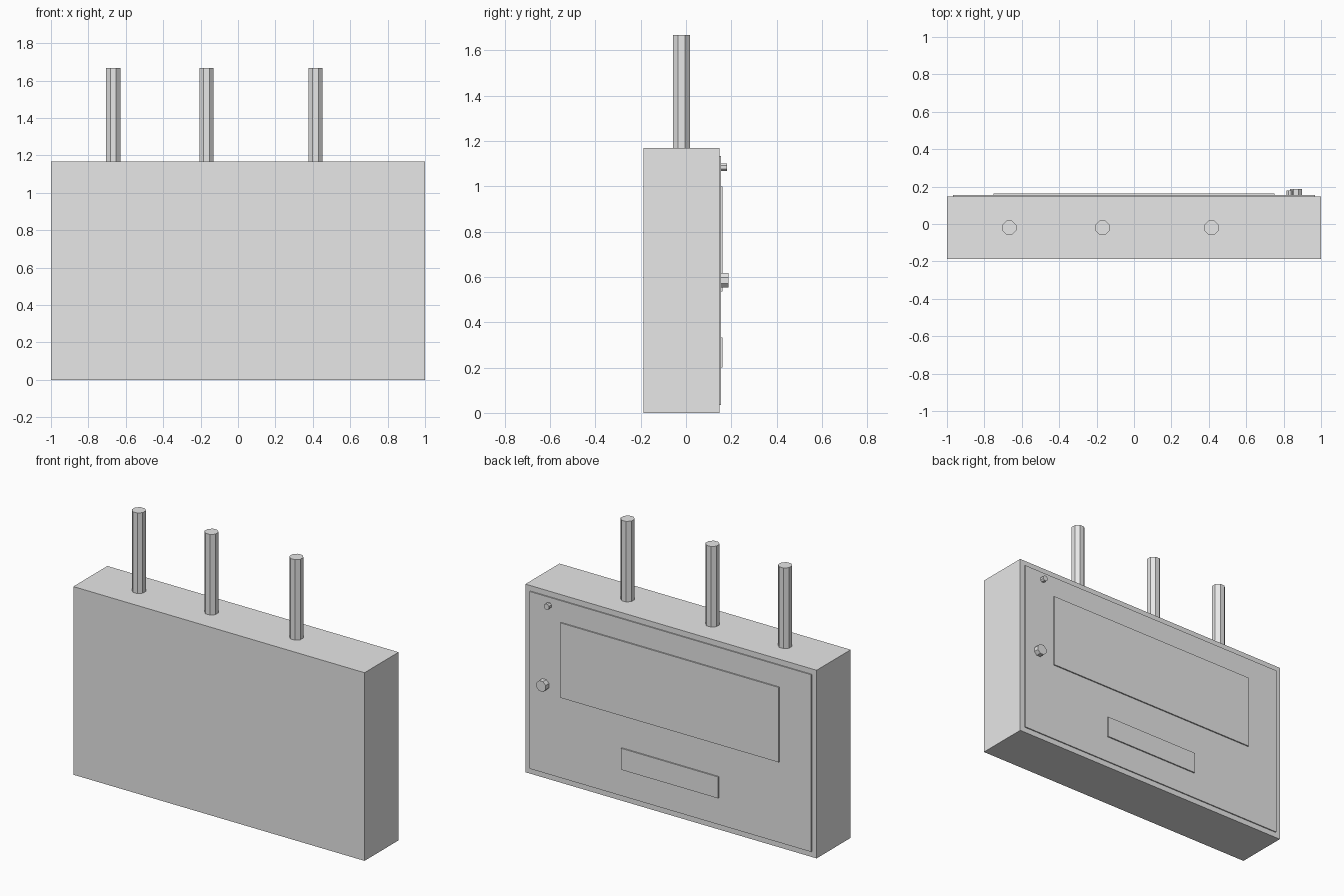
import bpy
from math import pi, cos
from mathutils import Vector

cube = bpy.data.objects.get("Cube")
if cube:
    bpy.data.objects.remove(cube, do_unlink=True)

# single painted-metal colour
grey = bpy.data.materials.new("light_grey")
grey.use_nodes = True
grey.diffuse_color = (0.8, 0.8, 0.8, 1)
grey.node_tree.nodes["Principled BSDF"].inputs["Base Color"].default_value = (0.8, 0.8, 0.8, 1)


def finish(name):
    obj = bpy.context.object
    obj.name = name
    obj.data.materials.append(grey)
    return obj


def box(name, low, high):
    """Box spanning two opposite corners."""
    low, high = Vector(low), Vector(high)
    bpy.ops.mesh.primitive_cube_add(size=1, location=(low + high) / 2)
    obj = finish(name)
    obj.scale = high - low
    bpy.ops.object.transform_apply(location=False, rotation=False, scale=True)
    return obj


def octagon_rod(name, center, half_width, length, along_y=False):
    """Eight-sided rod with its flats facing the axes."""
    bpy.ops.mesh.primitive_cylinder_add(
        vertices=8, radius=half_width / cos(pi / 8), depth=length)
    obj = finish(name)
    obj.rotation_euler.z = pi / 8
    bpy.ops.object.transform_apply(rotation=True)
    if along_y:
        obj.rotation_euler.x = pi / 2
    obj.location = center
    return obj


TOP = 1.168
BACK = 0.147
DOOR = 0.154
PANEL = 0.162

# cabinet body
box("cabinet", (-1, -0.187, 0), (1, BACK, TOP))

# door with its two raised panels, on the rear side
box("door", (-0.967, BACK - 0.01, 0.034), (0.967, DOOR, 1.134))
box("window_panel", (-0.75, BACK, 0.535), (0.75, PANEL, 1.0))
box("label_plate", (-0.333, BACK, 0.2), (0.333, PANEL, 0.333))

# door knob and small lock
for name, x, z, half_width, end in (("knob", 0.865, 0.585, 0.032, 0.187),
                                    ("lock", 0.833, 1.084, 0.017, 0.18)):
    octagon_rod(name, (x, (BACK + end) / 2, z), half_width, end - BACK, True)

# conduits rising from the top
for side, x in (("right", -0.667), ("middle", -0.168), ("left", 0.415)):
    octagon_rod(side + "_conduit", (x, -0.02, TOP + 0.25), 0.0375, 0.5)
